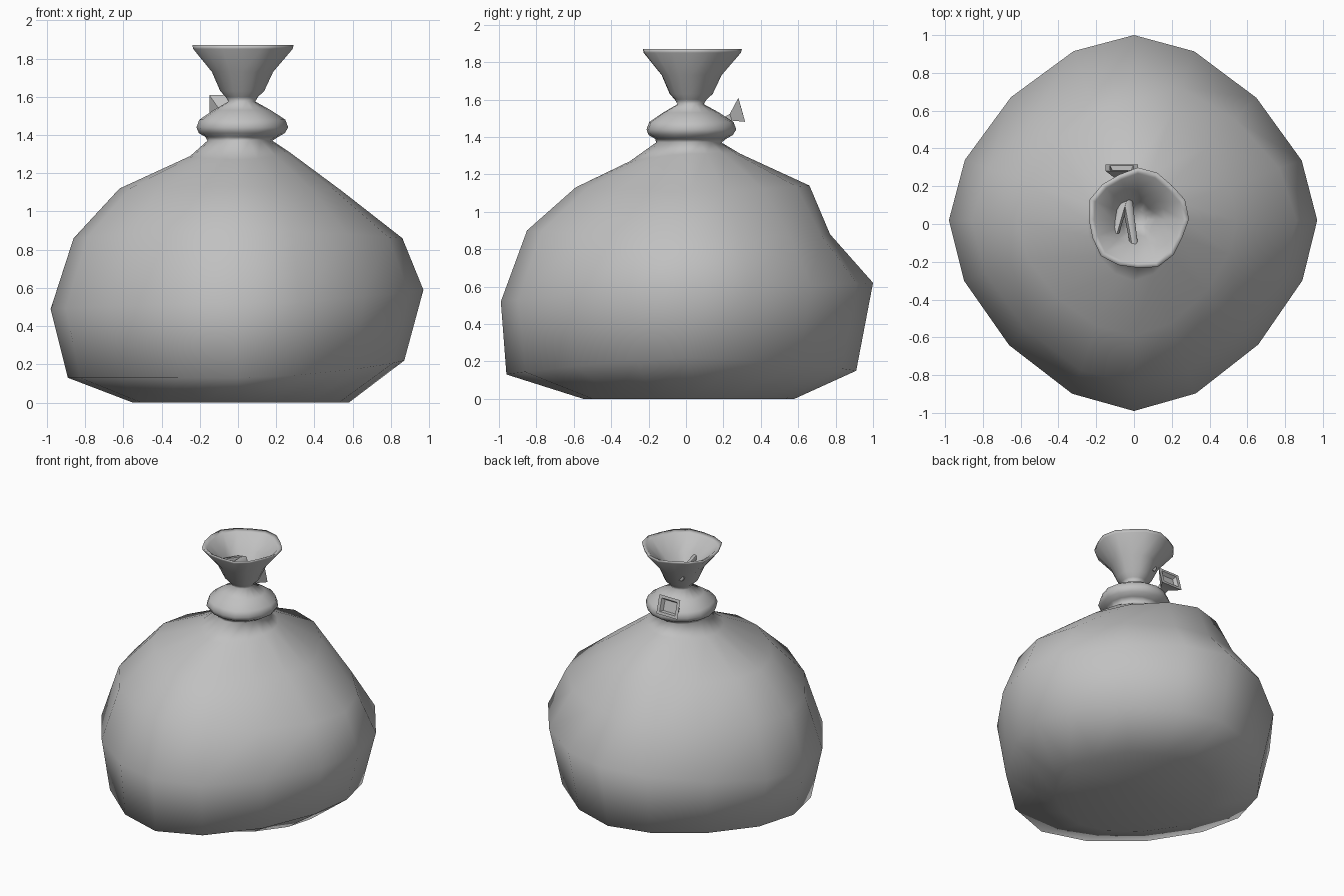
import bpy
import bmesh
from math import sin, cos, pi, tau, radians
from mathutils import Vector

if "Cube" in bpy.data.objects:
    bpy.data.objects.remove(bpy.data.objects["Cube"], do_unlink=True)

SIDES = 16
CENTRE_Y = 0.02

grey = bpy.data.materials.new("plain grey cloth")
grey.use_nodes = True
grey.diffuse_color = (0.53, 0.53, 0.53, 1)
grey.node_tree.nodes["Principled BSDF"].inputs["Base Color"].default_value = grey.diffuse_color


def loft(name, rings, smooth_angle=180):
    """Skin a list of equal-length rings and cap both ends."""
    bm = bmesh.new()
    loops = [[bm.verts.new(p) for p in ring] for ring in rings]
    n = len(loops[0])
    for low, high in zip(loops, loops[1:]):
        for i in range(n):
            j = (i + 1) % n
            bm.faces.new((low[i], low[j], high[j], high[i]))
    bm.faces.new(loops[0][::-1])
    bm.faces.new(loops[-1])
    bmesh.ops.recalc_face_normals(bm, faces=bm.faces)
    mesh = bpy.data.meshes.new(name)
    bm.to_mesh(mesh)
    bm.free()
    mesh.materials.append(grey)
    obj = bpy.data.objects.new(name, mesh)
    bpy.context.collection.objects.link(obj)
    bpy.ops.object.select_all(action="DESELECT")
    obj.select_set(True)
    bpy.context.view_layer.objects.active = obj
    bpy.ops.object.shade_smooth_by_angle(angle=radians(smooth_angle))
    return obj


def around(values, a):
    """Blend four values given for +x, +y, -x, -y at angle a."""
    k = a / tau * 4
    i = int(k + 1e-6) % 4
    t = max(0, k - int(k + 1e-6))
    t = t * t * (3 - 2 * t)
    return values[i] * (1 - t) + values[(i + 1) % 4] * t


def body_ring(radii, heights):
    ring = []
    for i in range(SIDES):
        a = tau * i / SIDES
        r = around(radii, a) * (1 - 0.06 * sin(2 * a) ** 2)
        b = a - 0.05 * sin(4 * a)
        ring.append((r * cos(b), CENTRE_Y + r * sin(b), around(heights, a)))
    return ring


def neck_ring(z, r, wave=0.0, cx=0.02, cy=0.025):
    ring = []
    for i in range(SIDES):
        a = tau * i / SIDES
        s = r * (1 + wave * sin(5 * a + 0.6))
        ring.append((cx + s * cos(a), cy + s * sin(a), z))
    return ring


# Sagging sack, with radii and heights towards +x, +y, -x, -y
body = [
    ((.58, .56, .55, .57), (0, 0, 0, 0)),
    ((.87, .89, .89, .98), (.22, .15, .13, .13)),
    ((.97, .98, .98, 1.01), (.59, .62, .49, .52)),
    ((.86, .75, .86, .87), (.86, .88, .86, .90)),
    ((.54, .64, .62, .61), (1.11, 1.14, 1.12, 1.13)),
    ((.27, .27, .25, .32), (1.31, 1.31, 1.29, 1.27)),
    ((.18, .17, .16, .18), (1.37, 1.37, 1.37, 1.37)),
]

# Tied roll, pinch, flared mouth, then back down inside: height, radius, wave
neck = [
    (1.39, .19, 0), (1.41, .225, 0), (1.44, .24, .02), (1.48, .225, .02),
    (1.53, .15, .02), (1.575, .07, 0), (1.6, .085, 0), (1.63, .115, .03),
    (1.73, .16, .04), (1.85, .26, .04), (1.87, .265, .04),
    (1.855, .235, .04), (1.76, .14, .06), (1.68, .09, .1), (1.62, .05, .1),
]
loft("sack", [body_ring(*b) for b in body] + [neck_ring(*n) for n in neck])


# Flared tie end with a recessed face, at the back of the roll
def tie_ring(centre, half_width, half_up):
    c, x, u = Vector(centre), Vector((half_width, 0, 0)), Vector(half_up)
    return [c - x - u, c + x - u, c + x + u, c - x + u]


loft("tie_end", [
    tie_ring((-.06, .21, 1.49), .03, (0, -.006, .016)),
    tie_ring((-.06, .24, 1.505), .03, (0, -.006, .018)),
    tie_ring((-.065, .298, 1.545), .085, (0, -.018, .064)),
    tie_ring((-.065, .298, 1.545), .062, (0, -.013, .045)),
    tie_ring((-.065, .275, 1.537), .05, (0, -.011, .036)),
], 30)


# Gathered folds inside the mouth
def fold(name, start, end, width):
    rings = []
    for p, w in ((start, width), (end, width * 0.7)):
        c = Vector(p)
        rings.append([c + Vector((w * cos(pi * k / 3), 0, w * sin(pi * k / 3)))
                      for k in range(6)])
    loft(name, rings, 60)


fold("left_fold", (-.04, .14, 1.70), (0, -.11, 1.74), .03)
fold("right_fold", (-.05, .14, 1.70), (-.10, -.05, 1.74), .03)
